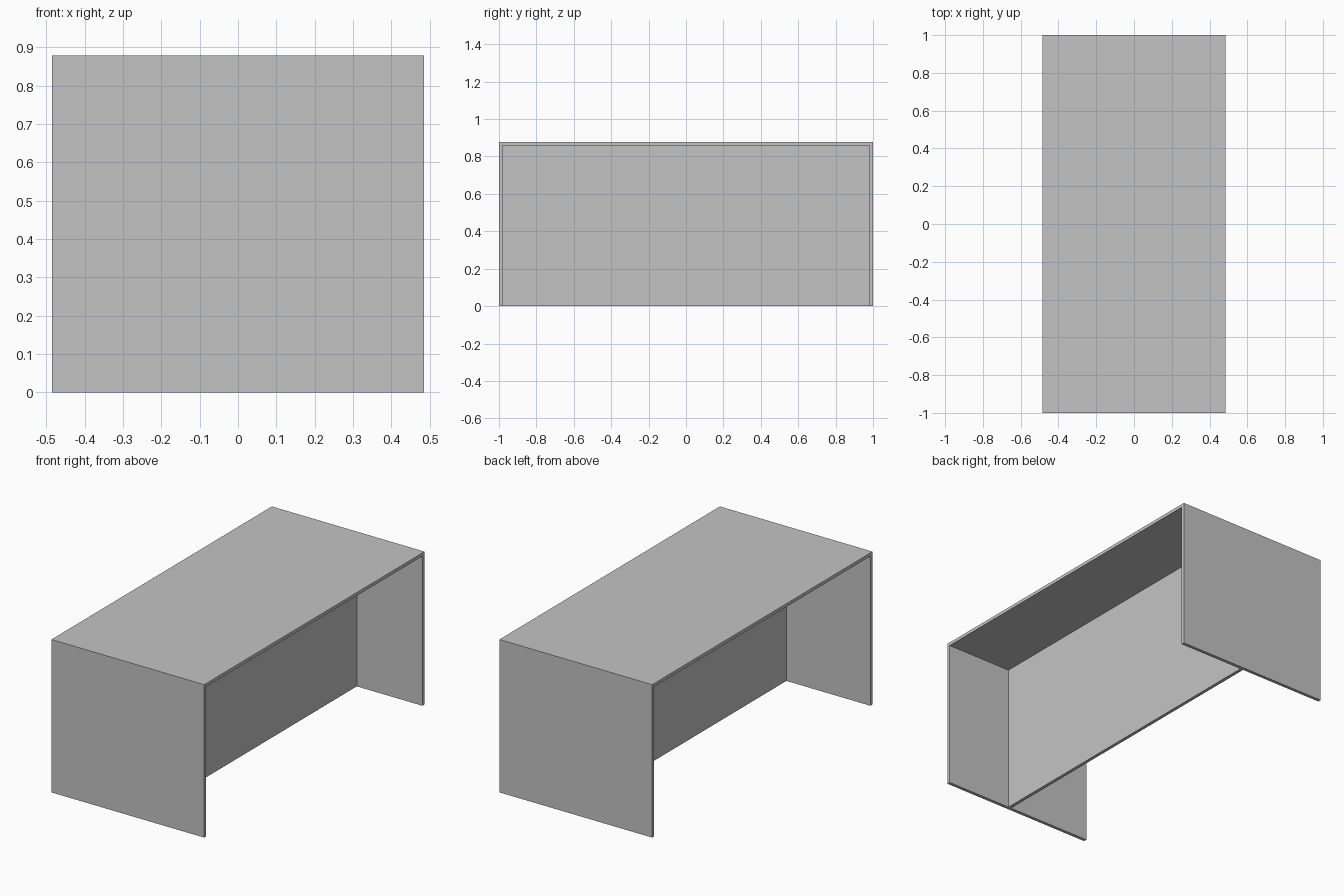
import bpy

cube = bpy.data.objects.get("Cube")
if cube:
    bpy.data.objects.remove(cube, do_unlink=True)

HALF_DEPTH, HALF_LENGTH, HEIGHT = 0.485, 1.0, 0.878
BOARD = 0.019

grey = bpy.data.materials.new("plain_grey")
grey.use_nodes = True
colour = (0.55, 0.55, 0.55, 1)
grey.diffuse_color = colour
grey.node_tree.nodes["Principled BSDF"].inputs["Base Color"].default_value = colour


def extrude_profile(name, profile, x_min, x_max):
    """Extrude a (y, z) outline along x into a solid, flat-faced board."""
    n = len(profile)
    verts = [(x, y, z) for x in (x_min, x_max) for y, z in profile]
    faces = [tuple(reversed(range(n))), tuple(range(n, 2 * n))]
    faces += [(i, (i + 1) % n, (i + 1) % n + n, i + n) for i in range(n)]
    mesh = bpy.data.meshes.new(name)
    mesh.from_pydata(verts, [], faces)
    mesh.materials.append(grey)
    obj = bpy.data.objects.new(name, mesh)
    bpy.context.collection.objects.link(obj)
    return obj


inner = HALF_LENGTH - BOARD
under = HEIGHT - BOARD

# Mitred boards: desktop and the two end panels
extrude_profile("desktop", [(-inner, under), (inner, under),
                            (HALF_LENGTH, HEIGHT), (-HALF_LENGTH, HEIGHT)],
                -HALF_DEPTH, HALF_DEPTH)
for name, side in (("front_end_panel", -1), ("back_end_panel", 1)):
    outline = [(side * inner, 0), (side * HALF_LENGTH, 0),
               (side * HALF_LENGTH, HEIGHT), (side * inner, under)]
    extrude_profile(name, outline[::side], -HALF_DEPTH, HALF_DEPTH)

# Upright privacy panel between the end panels, set off centre
extrude_profile("privacy_panel", [(-inner, 0), (inner, 0),
                                  (inner, under), (-inner, under)],
                0.049, 0.049 + BOARD)
